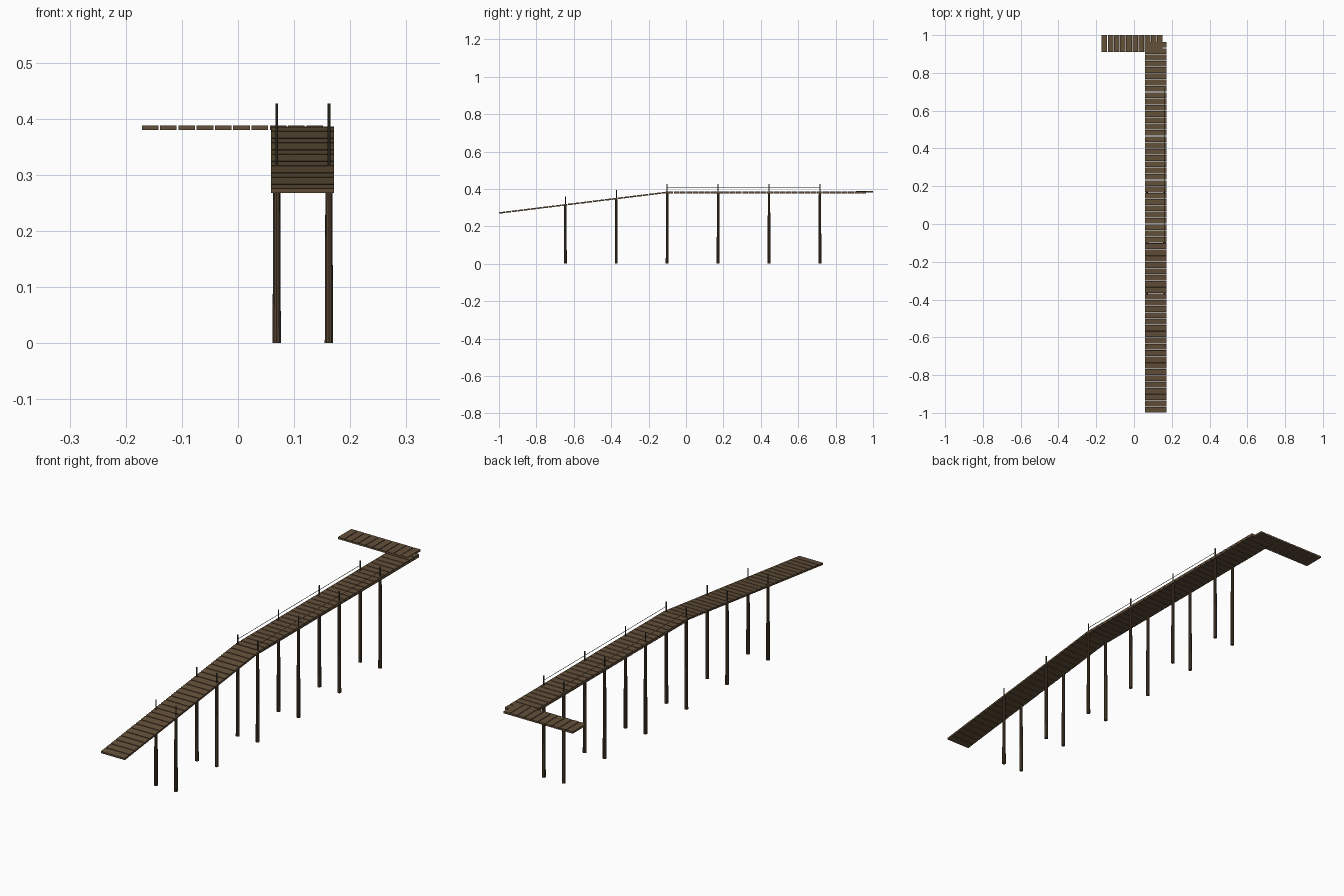
import bpy, bmesh, math
from mathutils import Matrix, Vector

if "Cube" in bpy.data.objects:
    bpy.data.objects.remove(bpy.data.objects["Cube"])


def material(name, rgb):
    m = bpy.data.materials.new(name)
    m.diffuse_color = (*rgb, 1)
    m.use_nodes = True
    m.node_tree.nodes["Principled BSDF"].inputs["Base Color"].default_value = m.diffuse_color
    return m


PLANK = material("plank_wood", (0.125, 0.08, 0.042))
POST = material("post_wood", (0.085, 0.053, 0.03))
ROPE = material("rope_fibre", (0.06, 0.055, 0.04))


def finish(name, bm, mat):
    bmesh.ops.recalc_face_normals(bm, faces=bm.faces)
    me = bpy.data.meshes.new(name)
    bm.to_mesh(me)
    bm.free()
    me.materials.append(mat)
    ob = bpy.data.objects.new(name, me)
    bpy.context.collection.objects.link(ob)
    return ob


def box(bm, centre, size, tilt=0.0):
    mat = Matrix.Translation(centre) @ Matrix.Rotation(tilt, 4, 'X') @ Matrix.Diagonal((*size, 1))
    bmesh.ops.create_cube(bm, size=1, matrix=mat)


def cyl(bm, a, b, r1, r2, sides):
    a, b = Vector(a), Vector(b)
    d = b - a
    mat = Matrix.Translation((a + b) / 2) @ d.to_track_quat('Z', 'Y').to_matrix().to_4x4()
    bmesh.ops.create_cone(bm, cap_ends=True, segments=sides, radius1=r1, radius2=r2,
                          depth=d.length, matrix=mat)


def deck_z(y):
    return 0.386 if y >= KNEE else 0.386 + (y - KNEE) * SLOPE


KNEE, SLOPE, GAP = -0.1, 0.123, 0.003
X0, X1 = 0.059, 0.171
XC, W = (X0 + X1) / 2, X1 - X0

# Sloping ramp planks
bm = bmesh.new()
n = 27
step = (KNEE + 1) / n
for i in range(n):
    y = -1 + (i + 0.5) * step
    box(bm, (XC, y, deck_z(y) - 0.004), (W, step - GAP, 0.008), math.atan(SLOPE))
finish("ramp_planks", bm, PLANK)

# Level walkway planks
bm = bmesh.new()
n = 32
step = (0.965 - KNEE) / n
for i in range(n):
    box(bm, (XC, KNEE + (i + 0.5) * step, 0.3805), (W, step - GAP, 0.012))
finish("walkway_planks", bm, PLANK)

# Side landing planks
bm = bmesh.new()
n, x_start, x_end = 10, -0.173, 0.153
step = (x_end - x_start) / n
for i in range(n):
    box(bm, (x_start + (i + 0.5) * step, 0.955, 0.384), (step - GAP, 0.09, 0.008))
finish("landing_planks", bm, PLANK)

# Support posts with slim rail stakes above the deck
piles, stakes, ropes = bmesh.new(), bmesh.new(), bmesh.new()
ys = [-0.645 + 0.2722 * i for i in range(6)]
for x in (0.069, 0.162):
    for y in ys:
        z = deck_z(y)
        cyl(piles, (x, y, 0), (x, y, z - 0.005), 0.0078, 0.0062, 10)
        cyl(stakes, (x, y, z - 0.01), (x, y, z + 0.041), 0.0026, 0.0026, 8)
    # Rope along the level part
    cyl(ropes, (x, ys[2], 0.408), (x, ys[5], 0.408), 0.001, 0.001, 6)
finish("support_posts", piles, POST)
finish("rail_stakes", stakes, ROPE)
finish("rail_ropes", ropes, ROPE)
